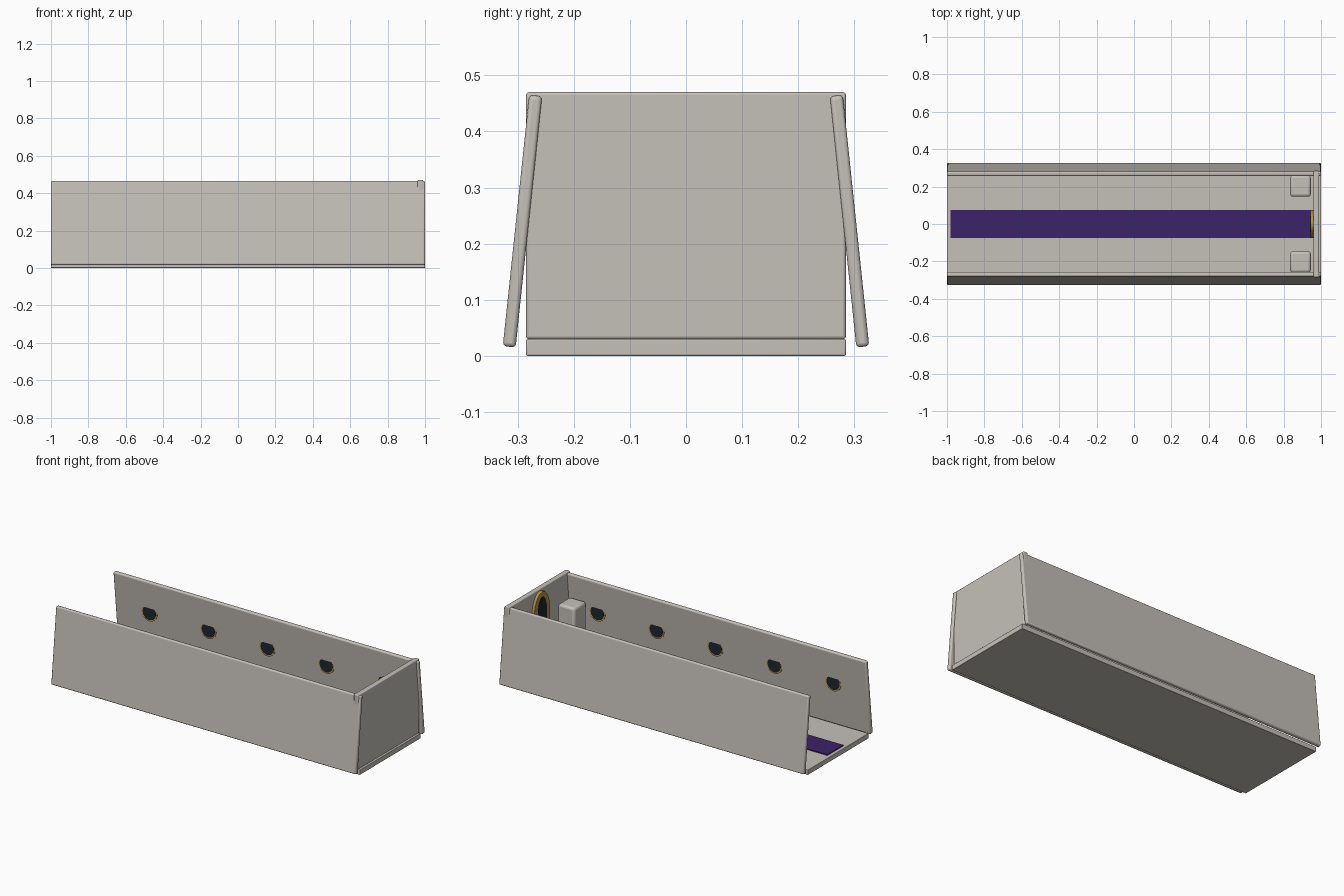
import bpy
from math import radians, pi

cube = bpy.data.objects.get("Cube")
if cube:
    bpy.data.objects.remove(cube, do_unlink=True)


def material(name, color):
    m = bpy.data.materials.new(name)
    m.use_nodes = True
    m.diffuse_color = (*color, 1)
    m.node_tree.nodes["Principled BSDF"].inputs["Base Color"].default_value = (*color, 1)
    return m


STONE = material("warm stone", (0.56, 0.53, 0.485))
PURPLE = material("deep purple", (0.046, 0.016, 0.14))
GOLD = material("gold", (0.47, 0.29, 0.07))
DARK = material("dark glass", (0.012, 0.019, 0.027))


def finish(obj, name, mat, bevel=0):
    obj.name = name
    obj.data.materials.append(mat)
    bpy.ops.object.transform_apply(location=False, rotation=False, scale=True)
    if bevel:
        mod = obj.modifiers.new("rounded edges", 'BEVEL')
        mod.width = bevel
        mod.segments = 3
    bpy.ops.object.shade_smooth_by_angle(angle=radians(35))
    return obj


def box(name, center, size, mat, bevel=0, tilt=0):
    bpy.ops.mesh.primitive_cube_add(size=1, location=center, rotation=(tilt, 0, 0))
    obj = bpy.context.object
    obj.scale = size
    return finish(obj, name, mat, bevel)


def disc(name, center, radii, depth, rotation, mat, bevel=0):
    bpy.ops.mesh.primitive_cylinder_add(vertices=32, radius=1, depth=1,
                                        location=center, rotation=rotation)
    obj = bpy.context.object
    obj.scale = (*radii, depth)
    return finish(obj, name, mat, bevel)


# Floor, end wall and carpet
box("floor", (0, 0, 0.015), (2, 0.57, 0.03), STONE, 0.003)
box("end_wall", (0.975, 0, 0.25), (0.03, 0.57, 0.44), STONE, 0.005)
box("carpet", (-0.017, 0, 0.032), (1.926, 0.15, 0.008), PURPLE)

for side, label in ((1, "back"), (-1, "front")):
    # Inward leaning side wall
    box(label + "_wall", (0, side * 0.2915, 0.24), (2, 0.023, 0.45),
        STONE, 0.007, side * radians(6))
    # Block beside the end ornament
    box(label + "_pillar", (0.89, side * 0.203, 0.178), (0.11, 0.114, 0.305), STONE, 0.014)
    # Upright round windows, partly sunk into the leaning wall
    for i in range(5):
        x = (i - 2) * 0.387
        turn = (pi / 2, 0, 0)
        disc(f"{label}_window_rim_{i + 1}", (x, side * 0.2797, 0.275),
             (0.051, 0.051), 0.0106, turn, GOLD)
        disc(f"{label}_window_glass_{i + 1}", (x, side * 0.279, 0.275),
             (0.043, 0.043), 0.011, turn, DARK)

# Tall oval ornament on the end wall
facing = (0, pi / 2, 0)
disc("oval_frame", (0.953, 0, 0.33), (0.13, 0.075), 0.02, facing, GOLD, 0.003)
disc("oval_glass", (0.951, 0, 0.33), (0.098, 0.043), 0.02, facing, DARK)
